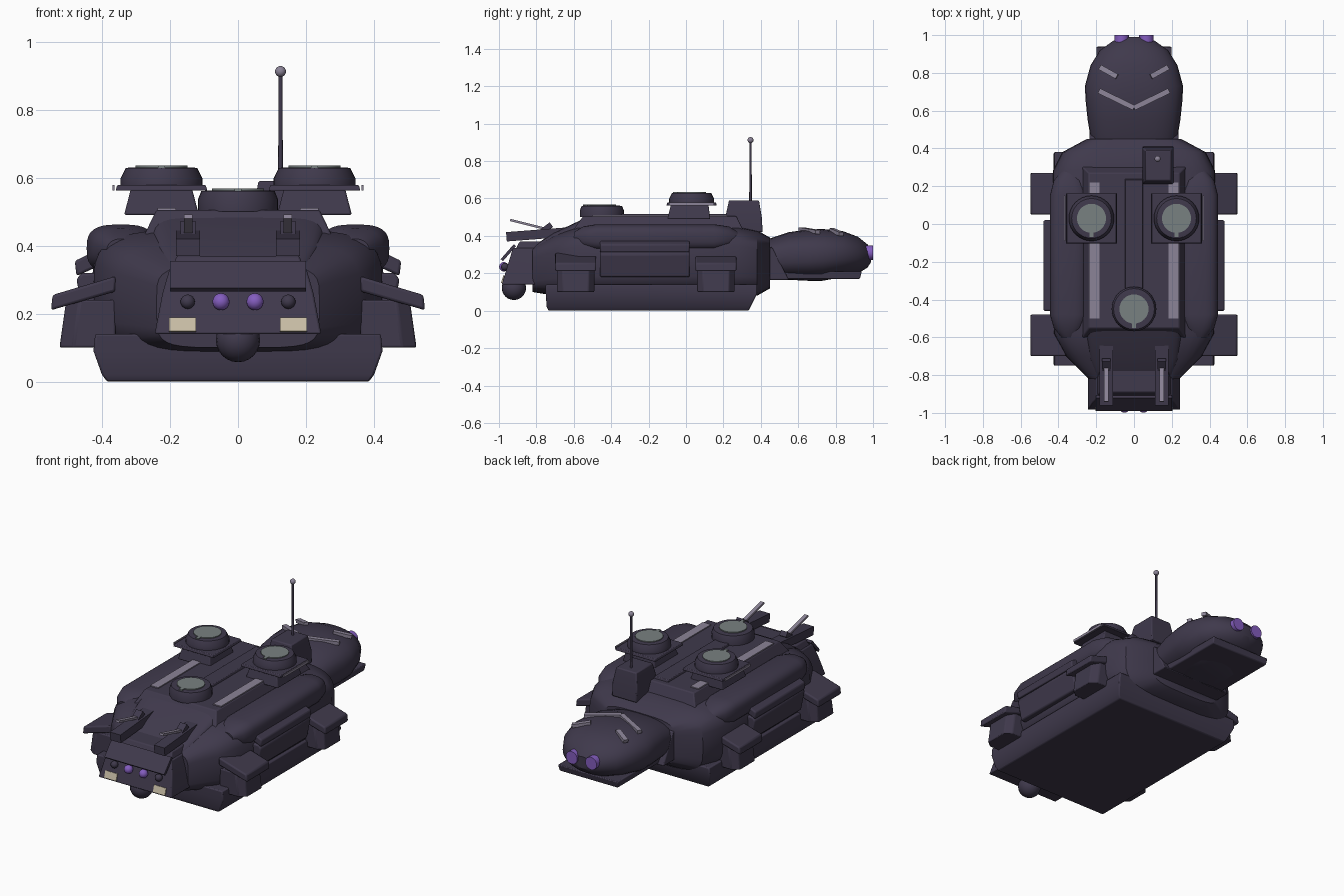
import bpy, bmesh, math
from mathutils import Vector

old = bpy.data.objects.get("Cube")
if old:
    bpy.data.objects.remove(old, do_unlink=True)


def material(name, rgb):
    m = bpy.data.materials.new(name)
    m.use_nodes = True
    m.diffuse_color = (*rgb, 1)
    m.node_tree.nodes["Principled BSDF"].inputs["Base Color"].default_value = (*rgb, 1)
    return m


PLUM = material("dark plum", (0.05, 0.041, 0.072))
LILAC = material("pale lilac grey", (0.26, 0.23, 0.31))
STEEL = material("green grey", (0.19, 0.22, 0.22))
VIOLET = material("violet glow", (0.23, 0.11, 0.52))
CREAM = material("cream lamp", (0.58, 0.51, 0.38))


def finish(name, bm, mat, bevel=0):
    bmesh.ops.recalc_face_normals(bm, faces=bm.faces)
    me = bpy.data.meshes.new(name)
    bm.to_mesh(me)
    bm.free()
    me.materials.append(mat)
    ob = bpy.data.objects.new(name, me)
    bpy.context.collection.objects.link(ob)
    bpy.ops.object.select_all(action='DESELECT')
    ob.select_set(True)
    bpy.context.view_layer.objects.active = ob
    bpy.ops.object.shade_smooth_by_angle(angle=math.radians(32))
    if bevel:
        mod = ob.modifiers.new("edge", 'BEVEL')
        mod.width, mod.segments = bevel, 2
    return ob


def loft(name, rings, mat=PLUM, bevel=0):
    """Skin a list of matching rings and cap both ends."""
    bm = bmesh.new()
    rows = [[bm.verts.new(p) for p in ring] for ring in rings]
    for a, b in zip(rows, rows[1:]):
        for i in range(len(a)):
            j = (i + 1) % len(a)
            bm.faces.new((a[i], a[j], b[j], b[i]))
    bm.faces.new(rows[0])
    bm.faces.new(rows[-1])
    return finish(name, bm, mat, bevel)


def body(name, sections, cx=0, mat=PLUM, n=32):
    """Superellipse sections along y: (y, half width, z low, z high, power)."""
    rings = []
    for y, w, lo, hi, p in sections:
        ring = []
        for k in range(n):
            c, s = math.cos(math.tau * k / n), math.sin(math.tau * k / n)
            x = math.copysign(abs(c) ** (2 / p), c) * w
            z = math.copysign(abs(s) ** (2 / p), s) * (hi - lo) / 2
            ring.append((cx + x, y, (lo + hi) / 2 + z))
        rings.append(ring)
    return loft(name, rings, mat)


def block(name, levels, mat=PLUM, bevel=0.006):
    """Stacked rectangles: (z, x0, x1, y0, y1)."""
    return loft(name, [[(a, c, z), (b, c, z), (b, d, z), (a, d, z)]
                       for z, a, b, c, d in levels], mat, bevel)


def lathe(name, cx, cy, profile, mat=PLUM, n=32):
    return loft(name, [[(cx + r * math.cos(math.tau * k / n),
                         cy + r * math.sin(math.tau * k / n), z) for k in range(n)]
                       for r, z in profile], mat)


def strip(name, a, b, width, thick, mat=PLUM):
    """Flat bar from a to b."""
    a, b = Vector(a), Vector(b)
    d = (b - a).normalized()
    side = d.cross(Vector((0, 0, 1))).normalized()
    up = side.cross(d) * thick / 2
    side *= width / 2
    return loft(name, [[p - side - up, p + side - up, p + side + up, p - side + up]
                       for p in (a, b)], mat)


def slab(name, profile, y0, y1, s, inset=0):
    """Profile in x and z, drawn along y, mirrored by s."""
    rings = [[(s * x, y, z) for x, z in profile] for y in (y0, y1)]
    return loft(name, rings, PLUM, 0.008)


def ball(name, pos, r, mat=PLUM):
    bm = bmesh.new()
    bmesh.ops.create_uvsphere(bm, u_segments=20, v_segments=12, radius=r)
    bmesh.ops.translate(bm, verts=bm.verts, vec=pos)
    return finish(name, bm, mat)


# Hull
block("chassis", [(0, -.385, .385, -.735, .335), (.02, -.4, .4, -.745, .345),
                  (.09, -.425, .425, -.75, .38), (.14, -.42, .42, -.75, .38)])
body("hull", [(-.82, .24, .1, .34, 5), (-.7, .36, .08, .41, 4), (-.58, .425, .08, .45, 4),
              (.28, .43, .08, .45, 4), (.38, .38, .08, .43, 4), (.45, .25, .12, .39, 4)])
block("deck", [(.38, -.3, .3, -.64, .33), (.505, -.24, .24, -.55, .27)])
body("hood", [(-.81, .2, .22, .35, 7), (-.71, .24, .22, .415, 7), (-.55, .26, .22, .49, 7)])
block("deck_spine", [(.5, -.05, .05, -.4, .24), (.518, -.045, .045, -.39, .235)], bevel=.003)

# Rear head
body("rear_head", [(.43, .225, .17, .38, 2.6), (.55, .245, .165, .42, 2.6), (.65, .256, .16, .433, 2.5),
                   (.73, .26, .16, .437, 2.4), (.84, .23, .18, .425, 2.3), (.92, .18, .2, .395, 2.2),
                   (.97, .11, .23, .355, 2), (.99, .06, .26, .33, 2)])
block("rear_neck_plate", [(.165, -.235, .235, .38, .55), (.34, -.235, .235, .38, .46)])
block("rear_under_plate", [(.17, -.195, .195, .4, .93), (.21, -.2, .2, .4, .94)])

# Nose
block("nose", [(.14, -.245, .245, -.985, -.78), (.26, -.222, .222, -.948, -.75),
               (.335, -.2, .2, -.925, -.74)])
block("nose_roof", [(.33, -.195, .195, -.91, -.72), (.37, -.18, .18, -.89, -.72)])
strip("nose_awning", (0, -.985, .27), (0, -.915, .35), .4, .016)
ball("nose_ball", (0, -.92, .122), .065)


def nose_y(z):
    return -.987 + (z - .14) * .31


for s, side in ((1, "left"), (-1, "right")):
    # Nose lamps and struts
    strip(side + "_headlight", (s * .163, nose_y(.147), .147), (s * .163, nose_y(.187), .187),
          .08, .009, CREAM)
    ball(side + "_inner_lamp", (s * .05, -.974, .235), .025, VIOLET)
    ball(side + "_outer_lamp", (s * .148, -.968, .235), .021)
    strip(side + "_strut", (s * .147, -.96, .395), (s * .147, -.64, .42), .07, .05)
    strip(side + "_strut_post", (s * .147, -.8, .4), (s * .147, -.72, .46), .045, .03)
    strip(side + "_strut_blade", (s * .147, -.94, .485), (s * .147, -.74, .435), .025, .012, LILAC)

    # Shoulder bulge, skirt and its sloping cover
    body(side + "_shoulder", [(-.6, .04, .36, .42, 2), (-.55, .08, .33, .45, 2.5),
                              (-.48, .1, .32, .462, 3), (.15, .1, .32, .462, 3),
                              (.23, .08, .33, .45, 2.5), (.28, .04, .36, .42, 2)], s * .345)
    slab(side + "_skirt_cover", [(.3, .44), (.48, .355), (.475, .31), (.3, .39)], -.46, .02, s)
    slab(side + "_skirt", [(.38, .32), (.46, .32), (.475, .3), (.45, .18), (.38, .18)], -.46, .02, s)

    # Corner pods
    for y0, end in ((-.7, "front"), (.05, "rear")):
        y1 = y0 + .22
        loft(f"{side}_{end}_pod", [
            [(s * .36, y0 + .01, z), (s * (x - .04), y0 + .01, z), (s * x, y0 + .04, z),
             (s * x, y1 - .04, z), (s * (x - .04), y1 - .01, z), (s * .36, y1 - .01, z)]
            for z, x in ((.1, .525), (.24, .505))], PLUM, .006)
        slab(f"{side}_{end}_pod_cover",
             [(.36, .31), (.545, .255), (.55, .21), (.36, .265)], y0, y1, s)

    # Deck stripe and turret
    block(side + "_deck_stripe", [(z, s * .21 - .027, s * .21 + .027, -.5, .22)
                                  for z in (.503, .511)], LILAC, 0)
    x, y = s * .225, .03
    block(side + "_turret_base", [(.49, x - .11, x + .11, -.1, .13),
                                  (.567, x - .09, x + .09, -.08, .12)])
    block(side + "_turret_plate", [(.562, x - .135, x + .135, -.105, .165),
                                   (.578, x - .13, x + .13, -.1, .16)], bevel=.003)
    lathe(side + "_turret_ring", x, y, [(.12, .575), (.12, .598), (.105, .628), (.09, .63)])
    strip(side + "_turret_trim", (s * .366, -.09, .57), (s * .366, .15, .57), .007, .015, LILAC)

    # Rear glow discs and face marks
    body(side + "_rear_glow", [(.93, .038, .272, .348, 2), (1.0, .038, .272, .348, 2)],
         s * .065, VIOLET, 20)
    strip(side + "_chevron", (s * .185, .705, .421), (0, .615, .436), .028, .02, LILAC)
    strip(side + "_brow", (s * .18, .83, .41), (s * .09, .78, .431), .028, .02, LILAC)

# Front turret and the turret lids
lathe("front_turret_ring", 0, -.45, [(.118, .5), (.118, .535), (.108, .56), (.09, .562)])
for x, y, z, label in ((.225, .03, .626, "left"), (-.225, .03, .626, "right"), (0, -.45, .559, "front")):
    lathe(label + "_turret_lid", x, y, [(.077, z), (.077, z + .009)], STEEL)
    strip(label + "_turret_latch", (x, y - .06, z + .005), (x, y - .1, z + .005), .02, .008, STEEL)

# Antenna
block("antenna_box", [(.42, .045, .21, .21, .41), (.5, .045, .21, .21, .405),
                      (.59, .06, .195, .23, .39)])
lathe("antenna_mast", .125, .345, [(.007, .58), (.006, .9)], n=12)
ball("antenna_tip", (.125, .345, .912), .016, LILAC)
